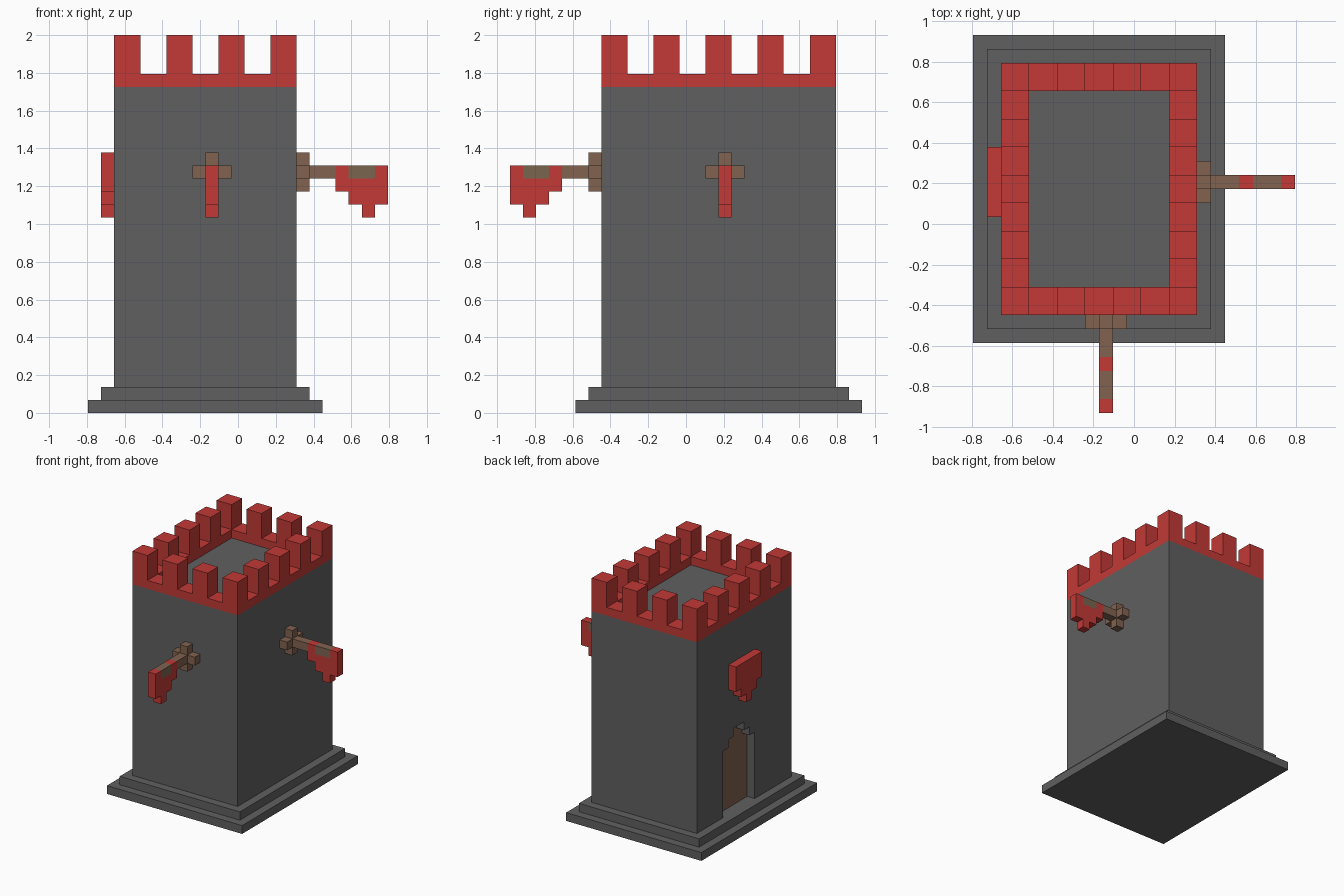
import bpy, bmesh, math
from mathutils import Matrix, Vector

cube = bpy.data.objects.get("Cube")
if cube:
    bpy.data.objects.remove(cube, do_unlink=True)

U = 2 / 29  # one block


def material(name, rgb):
    lin = [((c / 255 + 0.055) / 1.055) ** 2.4 for c in rgb] + [1.0]
    m = bpy.data.materials.new(name)
    m.use_nodes = True
    m.diffuse_color = lin
    m.node_tree.nodes["Principled BSDF"].inputs["Base Color"].default_value = lin
    return m


stone = material("stone grey", (96, 96, 96))
red = material("red", (194, 58, 54))
wood = material("wood brown", (129, 98, 79))
faded = material("olive brown", (122, 101, 78))


def finish(name, bm, mats, place=Matrix()):
    bmesh.ops.recalc_face_normals(bm, faces=bm.faces)
    bm.transform(Matrix.Scale(U, 4) @ place)
    me = bpy.data.meshes.new(name)
    bm.to_mesh(me)
    bm.free()
    for m in mats:
        me.materials.append(m)
    ob = bpy.data.objects.new(name, me)
    bpy.context.collection.objects.link(ob)
    return ob


def boxes(name, spans, mats, place=Matrix()):
    """Boxes given as (x0, x1, y0, y1, z0, z1) in blocks."""
    bm = bmesh.new()
    for x0, x1, y0, y1, z0, z1 in spans:
        mid = Vector((x0 + x1, y0 + y1, z0 + z1)) / 2
        size = Matrix.Diagonal((x1 - x0, y1 - y0, z1 - z0, 1))
        bmesh.ops.create_cube(bm, size=1, matrix=Matrix.Translation(mid) @ size)
    return finish(name, bm, mats, place)


def prism(name, outline, start, depth, mats, place=Matrix()):
    """Extrude an outline of 3D points, starting at an offset, along a vector."""
    bm = bmesh.new()
    face = bm.faces.new([bm.verts.new(Vector(p) + Vector(start)) for p in outline])
    out = bmesh.ops.extrude_face_region(bm, geom=[face])["geom"]
    bmesh.ops.translate(bm, vec=depth, verts=[g for g in out if isinstance(g, bmesh.types.BMVert)])
    return finish(name, bm, mats, place)


def mirrored(half):
    """Closed outline in the wall plane from its right half."""
    pts = half + [(-w, z) for w, z in reversed(half)]
    return [(0, w, z) for w, z in pts]


# Stepped base
boxes("base_slab", [(-11.5, 6.5, -8.5, 13.5, 0, 1)], [stone])
boxes("base_step", [(-10.5, 5.5, -7.5, 12.5, 1, 2)], [stone])

# Tower body with a stepped doorway cut into the -x wall
body = boxes("tower_body", [(-9.5, 4.5, -6.5, 11.5, 2, 25)], [stone, wood])
arch = mirrored([(3, 1), (3, 10), (2, 10), (2, 11), (1, 11), (1, 12)])
cutter = prism("door_cutter", arch, (-10.5, 3.5, 0), (2, 0, 0), [stone])
cutter.hide_render = True
cut = body.modifiers.new("doorway", 'BOOLEAN')
cut.operation = 'DIFFERENCE'
cut.solver = 'EXACT'
cut.object = cutter
bpy.context.view_layer.objects.active = body
bpy.ops.object.modifier_apply(modifier=cut.name)
bpy.data.objects.remove(cutter, do_unlink=True)

# The back of the recess is the wooden door
for p in body.data.polygons:
    p.material_index = int(p.normal.x < -0.9 and abs(p.center.x + 8.5 * U) < 0.01)

# Parapet ring and merlons
boxes("parapet", [(-9.5, 4.5, -6.5, -4.5, 25, 26), (-9.5, 4.5, 9.5, 11.5, 25, 26),
                  (-9.5, -7.5, -4.5, 9.5, 25, 26), (2.5, 4.5, -4.5, 9.5, 25, 26)], [red])
merlons = []
for i in range(4):
    for j in range(5):
        if i in (0, 3) or j in (0, 4):
            x, y = -9.5 + 4 * i, -6.5 + 4 * j
            merlons.append((x, x + 2, y, y + 2, 26, 29))
boxes("merlons", merlons, [red])

# Flags on poles: built pointing along +x from the wall, then turned into place
flag_outline = [(3, 17), (4, 17), (4, 16), (5, 16), (5, 15), (6, 15), (6, 16), (7, 16),
                (7, 19), (6, 19), (6, 18), (4, 18), (4, 19), (3, 19)]
for side, spot, angle in (("left", (4.5, 3, 0), 0), ("front", (-2, -6.5, 0), -90)):
    place = Matrix.Translation(spot) @ Matrix.Rotation(math.radians(angle), 4, 'Z')
    boxes(side + "_pole_bracket", [(0, 1, -0.5, 0.5, 17, 20), (0, 1, -1.5, -0.5, 18, 19),
                                   (0, 1, 0.5, 1.5, 18, 19)], [wood], place)
    boxes(side + "_pole", [(1, 3, -0.5, 0.5, 18, 19)], [wood], place)
    tip = boxes(side + "_pole_in_flag", [(4, 6, -0.5, 0.5, 18, 19)], [wood, faded], place)
    for p in tip.data.polygons:
        p.material_index = int(abs(p.normal.z) < 0.5)
    prism(side + "_flag", [(d, 0, z) for d, z in flag_outline], (0, -0.5, 0), (0, 1, 0), [red], place)

# Shield above the door
shield = mirrored([(0.5, 15), (0.5, 16), (1.5, 16), (1.5, 17), (2.5, 17), (2.5, 20)])
prism("shield", shield, (-10.5, 3, 0), (1, 0, 0), [red])
